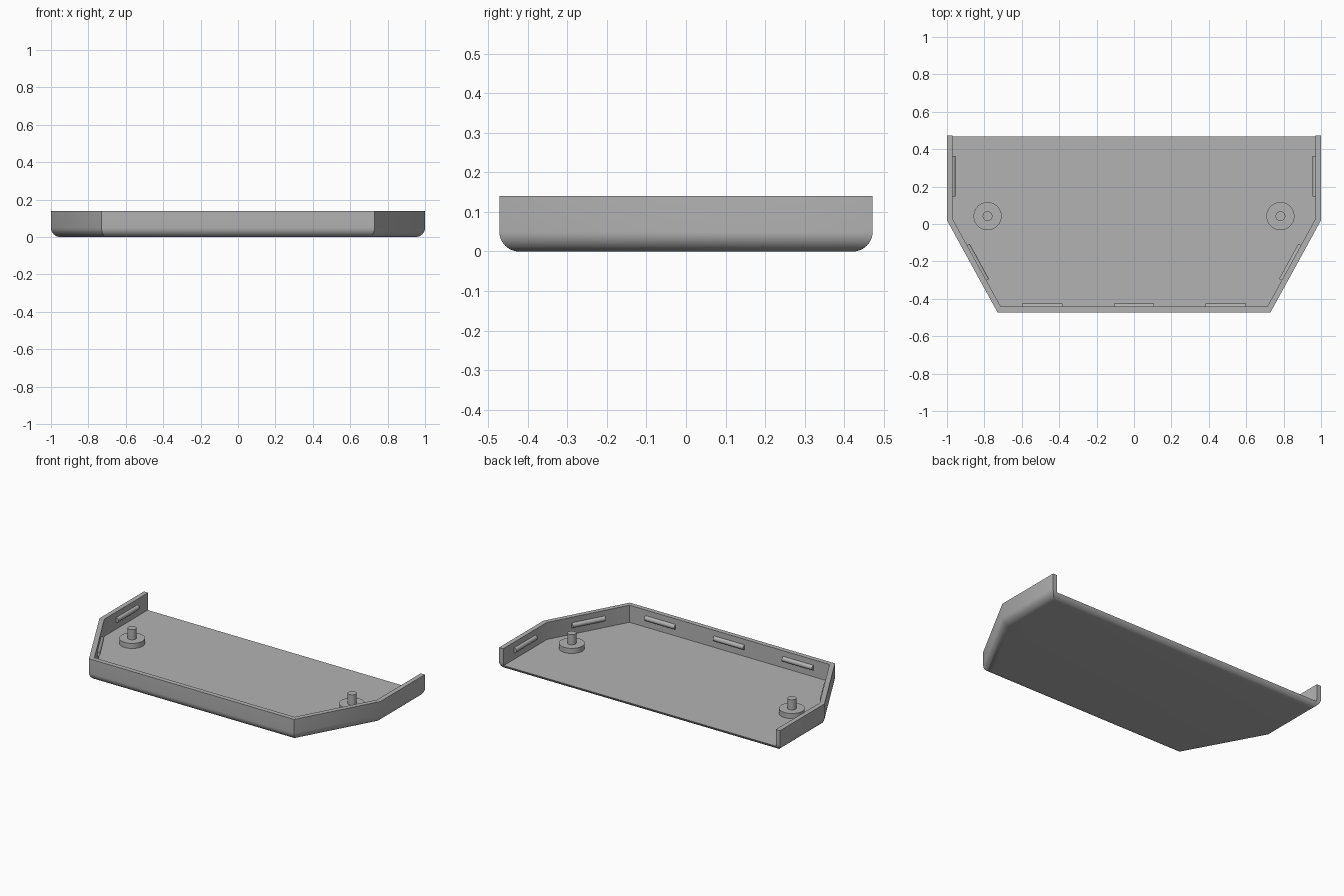
import bpy, bmesh, math
from mathutils import Vector
from mathutils.geometry import intersect_line_line_2d, intersect_line_line

if "Cube" in bpy.data.objects:
    bpy.data.objects.remove(bpy.data.objects["Cube"])

HEIGHT, FLOOR, WALL, ROUND = 0.14, 0.03, 0.03, 0.05
BACK = 0.472

grey = bpy.data.materials.new("plain_grey")
grey.use_nodes = True
grey.diffuse_color = (0.45, 0.45, 0.45, 1)
grey.node_tree.nodes["Principled BSDF"].inputs["Base Color"].default_value = grey.diffuse_color

# Footprint, counter-clockwise from the back left corner
half = [Vector((1, BACK)), Vector((1, 0.02)), Vector((0.73, -BACK))]
outline = [Vector((-p.x, p.y)) for p in half] + half[::-1]


def inset(points, dist):
    """Move every edge of a counter-clockwise polygon inward, keeping mitred corners."""
    result = []
    for i, p in enumerate(points):
        d1 = (p - points[i - 1]).normalized()
        d2 = (points[(i + 1) % len(points)] - p).normalized()
        n1, n2 = Vector((-d1.y, d1.x)), Vector((-d2.y, d2.x))
        result.append(p + (n1 + n2) * dist / (1 + n1.dot(n2)))
    return result


def loft(name, rings):
    """Solid through a stack of (polygon, height) rings."""
    bm = bmesh.new()
    loops = [[bm.verts.new((p.x, p.y, z)) for p in poly] for poly, z in rings]
    for low, high in zip(loops, loops[1:]):
        for i in range(len(low)):
            j = (i + 1) % len(low)
            bm.faces.new((low[i], low[j], high[j], high[i]))
    bm.faces.new(loops[0][::-1])
    bm.faces.new(loops[-1])
    mesh = bpy.data.meshes.new(name)
    bm.to_mesh(mesh)
    bm.free()
    obj = bpy.data.objects.new(name, mesh)
    bpy.context.collection.objects.link(obj)
    mesh.materials.append(grey)
    return obj


def activate(obj):
    bpy.ops.object.select_all(action='DESELECT')
    obj.select_set(True)
    bpy.context.view_layer.objects.active = obj


def cylinder(name, radius, depth, location, rotation=(0, 0, 0)):
    bpy.ops.mesh.primitive_cylinder_add(vertices=32, radius=radius, depth=depth,
                                        location=location, rotation=rotation)
    obj = bpy.context.object
    obj.name = name
    obj.data.materials.append(grey)
    bpy.ops.object.shade_smooth_by_angle()
    return obj


# Tray body with a rounded lower edge
STEPS = 10
rings = []
for i in range(STEPS + 1):
    a = math.pi / 2 * i / STEPS
    rings.append((inset(outline, ROUND * (1 - math.sin(a))), ROUND * (1 - math.cos(a))))
rings.append((outline, HEIGHT))
tray = loft("tray", rings)

# Hollow, open at the back
inner = inset(outline, WALL)
for p in (inner[0], inner[-1]):
    p.y = BACK + 0.2
cutter = loft("hollow_cutter", [(inner, FLOOR), (inner, HEIGHT + 0.1)])
cutter.hide_render = True
activate(tray)
cut = tray.modifiers.new("hollow", 'BOOLEAN')
cut.operation, cut.solver, cut.object = 'DIFFERENCE', 'EXACT', cutter
bpy.ops.object.modifier_apply(modifier=cut.name)
bpy.data.objects.remove(cutter)
activate(tray)
bpy.ops.object.shade_smooth_by_angle()


# Snap ribs, half sunk into the inner wall faces
def rib(name, x, y, direction):
    angle = math.atan2(direction.y, direction.x)
    cylinder(name, 0.016, 0.215, (x, y, 0.088), (0, math.pi / 2, angle))


for i, x in enumerate((-0.49, 0, 0.49)):
    rib(f"front_rib_{i + 1}", x, inner[2].y, Vector((1, 0)))

for side, sx in (("left", 1), ("right", -1)):
    corner, front = inner[4], inner[3]
    mid = (corner + front) / 2
    slope = corner - front
    rib(f"{side}_diagonal_rib", sx * mid.x, mid.y, Vector((sx * slope.x, slope.y)))
    rib(f"{side}_side_rib", sx * corner.x, 0.255, Vector((0, 1)))

    # Locating boss and pin
    cylinder(f"{side}_boss", 0.075, 0.04, (sx * 0.783, 0.042, 0.043))
    cylinder(f"{side}_pin", 0.026, 0.08, (sx * 0.783, 0.042, 0.088))
